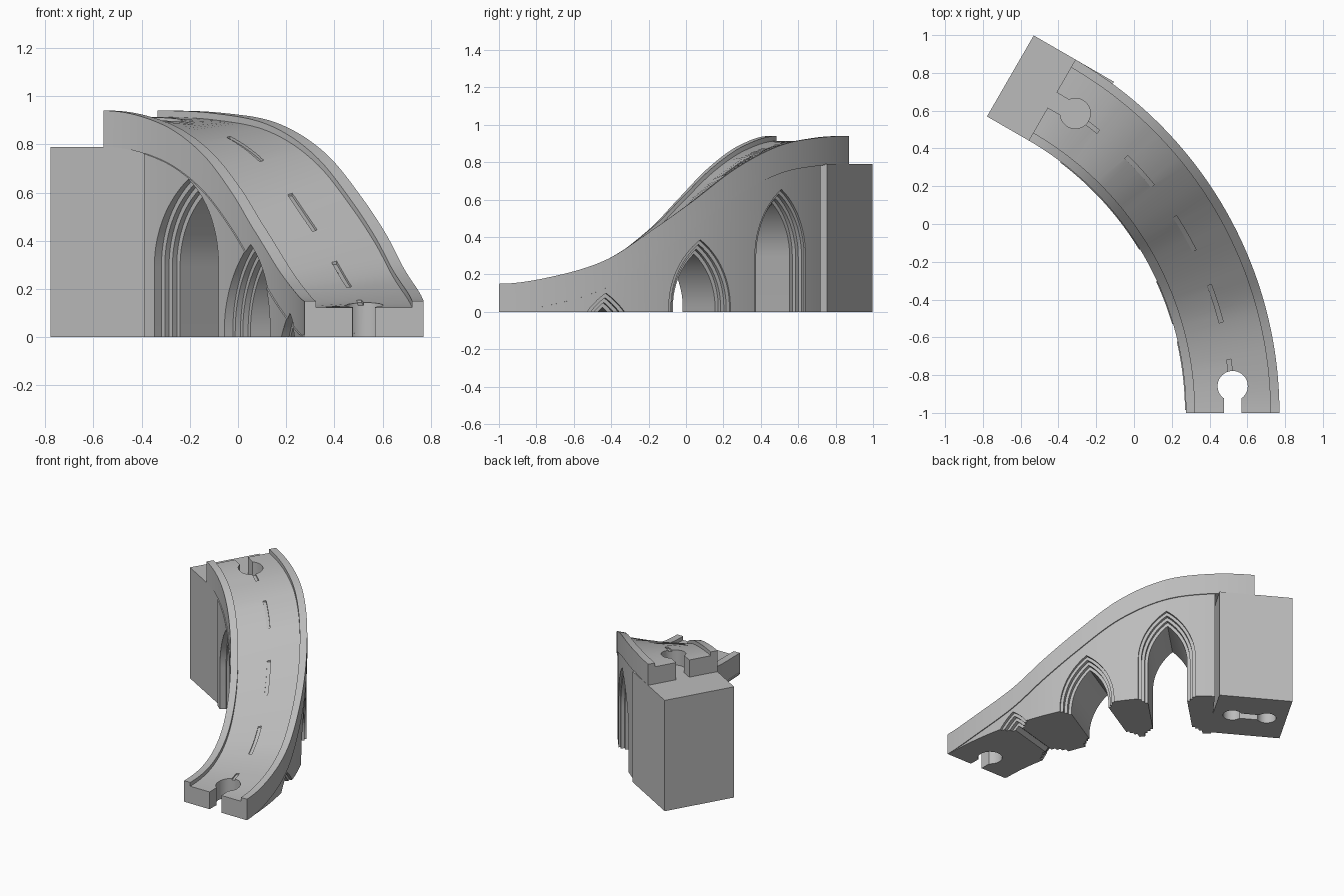
import bpy, bmesh, math
from mathutils import Vector

cube = bpy.data.objects.get("Cube")
if cube:
    bpy.data.objects.remove(cube, do_unlink=True)

# Plan of the bend: arc centre, inner and outer radius, total sweep
CX, CY = -1.39, -1.0
R_IN, R_OUT, SWEEP = 1.665, 2.16, 60
R_MID = (R_IN + R_OUT) / 2
WALL, CURB, DEPTH = 0.048, 0.027, 0.15

# Height of each rail (angle, z)
INNER = [(0, .15), (10, .172), (20, .27), (29, .445), (35, .6), (42, .765), (50, .885), (60, .94)]
OUTER = [(0, .15), (8, .192), (15.5, .28), (22, .43), (28, .575), (36, .768), (44, .888), (52, .93), (60, .94)]

grey = bpy.data.materials.new("stone_grey")
grey.use_nodes = True
COLOUR = (0.5, 0.5, 0.5, 1)
grey.diffuse_color = COLOUR
grey.node_tree.nodes["Principled BSDF"].inputs["Base Color"].default_value = COLOUR


def spline(pts, t):
    """Smooth curve through the points, flat at both ends."""
    n = len(pts)

    def slope(i):
        if i in (0, n - 1):
            return 0
        return (pts[i + 1][1] - pts[i - 1][1]) / (pts[i + 1][0] - pts[i - 1][0])
    i = max(k for k in range(n - 1) if pts[k][0] <= t or k == 0)
    (a, za), (b, zb) = pts[i], pts[i + 1]
    h = b - a
    u = (t - a) / h
    bend = (1 - u) * u * ((1 - u) * (h * slope(i) - (zb - za)) + u * ((zb - za) - h * slope(i + 1)))
    return za + (zb - za) * u + bend


def height(r, deg):
    """Rail height at a radius and angle."""
    k = (r - R_IN) / (R_OUT - R_IN)
    return (1 - k) * spline(INNER, deg) + k * spline(OUTER, deg)


def polar(r, deg, z, side=0.0):
    """Point on the bend, with an optional offset along the travel direction."""
    a = math.radians(deg)
    c, s = math.cos(a), math.sin(a)
    return Vector((CX + r * c - side * s, CY + r * s + side * c, z))


def loft(name, rings):
    """Closed solid through equal-sized rings of points."""
    bm = bmesh.new()
    vs = [[bm.verts.new(p) for p in ring] for ring in rings]
    n = len(rings[0])
    for a, b in zip(vs, vs[1:]):
        for i in range(n):
            j = (i + 1) % n
            bm.faces.new((a[i], a[j], b[j], b[i]))
    bm.faces.new(vs[0])
    bm.faces.new(vs[-1])
    bmesh.ops.recalc_face_normals(bm, faces=bm.faces)
    me = bpy.data.meshes.new(name)
    bm.to_mesh(me)
    bm.free()
    ob = bpy.data.objects.new(name, me)
    bpy.context.collection.objects.link(ob)
    me.materials.append(grey)
    return ob


def prism(name, outline, deg, z0, z1):
    """Upright solid from (radial, along) outline points placed at an angle."""
    return loft(name, [[polar(R_MID + x, deg, z, y) for x, y in outline] for z in (z0, z1)])


def arc(cx, cy, r, a0, a1, n):
    return [(cx + r * math.cos(math.radians(a0 + (a1 - a0) * i / n)),
             cy + r * math.sin(math.radians(a0 + (a1 - a0) * i / n))) for i in range(n + 1)]


def sweep(name, section, start, end, n):
    return loft(name, [section(start + (end - start) * i / n) for i in range(n + 1)])


# Road section: two raised curbs with the roadway between
def road_section(deg):
    pts = []
    for r, drop in ((R_IN, DEPTH), (R_IN, 0), (R_IN + WALL, 0), (R_IN + WALL, CURB),
                    (R_OUT - WALL, CURB), (R_OUT - WALL, 0), (R_OUT, 0), (R_OUT, DEPTH)):
        pts.append(polar(r, deg, max(0, height(r, deg) - drop)))
    return pts


# Supporting wall under the road
def support_section(deg):
    a, b = R_IN - 0.005, R_OUT - 0.006
    za, zb = (max(0.01, height(r, deg) - DEPTH) for r in (R_IN, R_OUT))
    return [polar(a, deg, 0), polar(a, deg, za), polar(R_IN + .02, deg, za + .01),
            polar(R_OUT - .02, deg, zb + .01), polar(b, deg, zb), polar(b, deg, 0)]


road = sweep("road", road_section, 0, SWEEP, 80)
support = sweep("support_wall", support_section, 0.5, 53, 70)

# End tower
HALF = (R_OUT - R_IN) / 2
tower = prism("end_tower", [(-HALF, -.235), (HALF, -.235), (HALF, .255), (-HALF, .255)], SWEEP, 0, .79)


# Pointed arch outline: list of (along, z)
def arch_outline(apex, inset):
    c, radius = 0.246, 0.436 - inset
    spring = apex - 0.36
    top = math.degrees(math.acos(c / radius))
    right = [(x, z) for x, z in arc(-c, spring, radius, 0, top, 14)]
    left = [(-x, z) for x, z in reversed(right[:-1])]
    foot = min(spring, 0) - 0.05
    return [(right[0][0], foot)] + right + left + [(left[-1][0], foot)]


# Stepped tunnel: widest at both faces, narrowing inwards
def arch_cutter(deg, apex):
    step, deep = 0.02, 0.025
    stations = [(R_IN - .1, 0)]
    for k in range(3):
        r = R_IN + deep * (k + 1)
        stations += [(r, k * step), (r, (k + 1) * step)]
    stations += [(R_IN + R_OUT - r, s) for r, s in reversed(stations)]
    return loft("arch_cutter", [[polar(r, deg, z, y) for y, z in arch_outline(apex, s)]
                                for r, s in stations])


# Keyhole socket outline; direction +1 opens forward, -1 opens backward
def keyhole(direction):
    pts = arc(0, -.142, .08, 125, 415, 32) + [(.047, .05), (-.047, .05)]
    return [(x, y * direction) for x, y in pts]


# Lane dash: shallow groove following the road
def dash_section(deg):
    z = height(R_MID, deg) - CURB
    return [polar(R_MID + x, deg, z + dz) for x, dz in ((-.011, -.01), (.011, -.01), (.011, .04), (-.011, .04))]


def cut(target, cutter):
    mod = target.modifiers.new("cut", "BOOLEAN")
    mod.object, mod.solver = cutter, "EXACT"
    bpy.context.view_layer.objects.active = target
    bpy.ops.object.modifier_apply(modifier=mod.name)


def carve(cutter, *targets):
    cutter.hide_render = True
    for t in targets:
        cut(t, cutter)
    bpy.data.objects.remove(cutter, do_unlink=True)


for deg, apex in ((15.4, .1), (30, .385), (44.5, .655)):
    carve(arch_cutter(deg, apex), road, support)
for i in range(5):
    mid = 5.4 + 12.2 * i
    carve(sweep("dash_cutter", dash_section, mid - 3.1, mid + 3.1, 6), road)
carve(prism("start_socket_cutter", keyhole(-1), 0, -.1, .6), road, support)
carve(prism("end_socket_cutter", keyhole(1), SWEEP, .785, 1.2), road)

# Double-ended connector hole under the tower
link = arc(0, .125, .063, -60, 240, 24) + arc(0, -.105, .063, 120, 420, 24)
carve(prism("connector_cutter", link, SWEEP, -.1, .15), tower)

bpy.ops.object.select_all(action="DESELECT")
for ob in (road, support, tower):
    ob.select_set(True)
    bpy.context.view_layer.objects.active = ob
bpy.ops.object.shade_smooth_by_angle(angle=math.radians(25))
